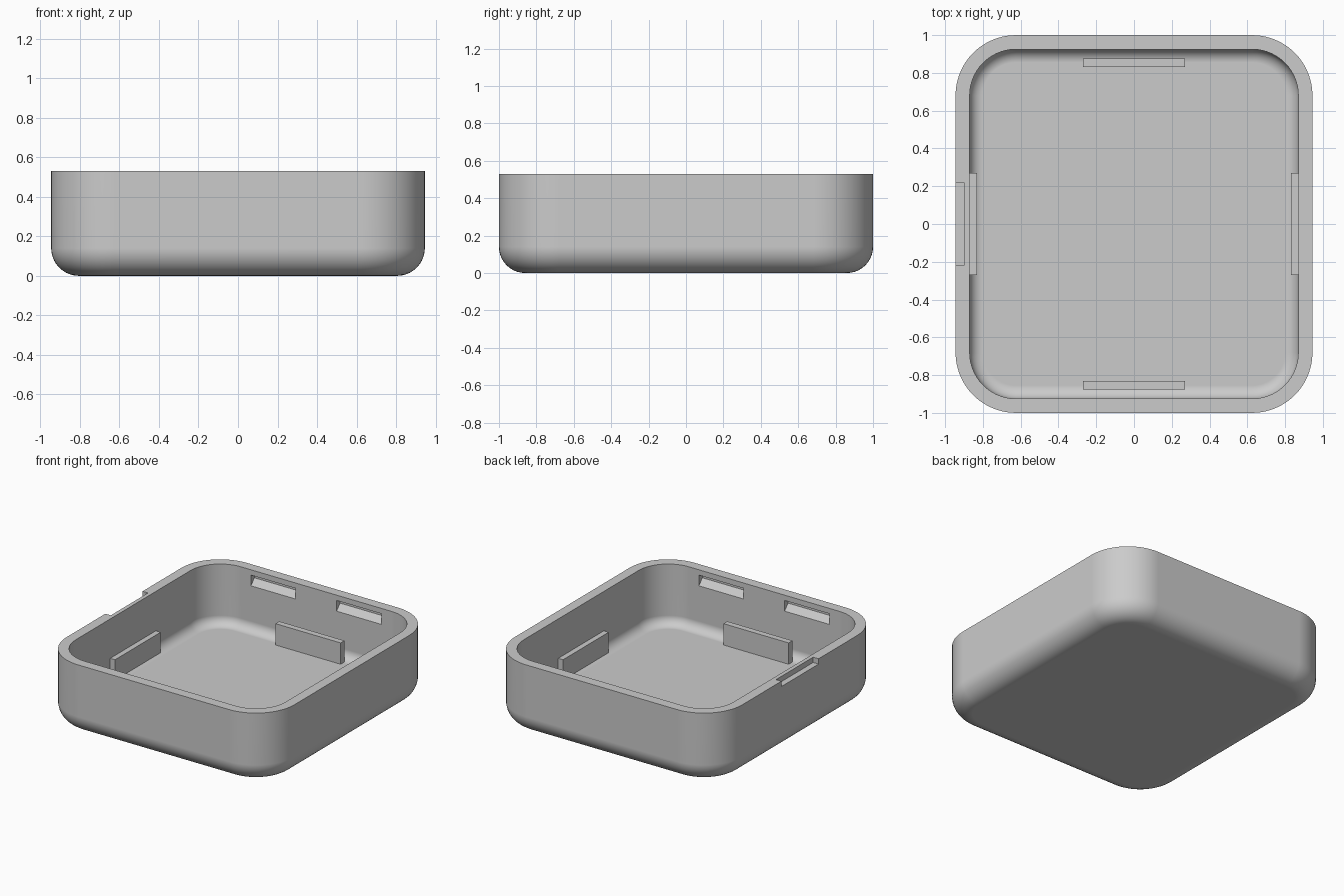
import bpy, bmesh, math

old = bpy.data.objects.get("Cube")
if old:
    bpy.data.objects.remove(old, do_unlink=True)

grey = bpy.data.materials.new("light grey")
grey.use_nodes = True
grey.diffuse_color = (0.6, 0.6, 0.6, 1)
grey.node_tree.nodes["Principled BSDF"].inputs["Base Color"].default_value = (0.6, 0.6, 0.6, 1)

HX, HY, TOP = 0.945, 1.0, 0.53      # half sizes and height
WALL, CORNER = 0.075, 0.32
OUT_R, IN_R = 0.14, 0.07            # bottom edge rounding outside and inside
SEG, FILLET = 14, 10


def make_object(name, bm):
    bmesh.ops.recalc_face_normals(bm, faces=bm.faces)
    mesh = bpy.data.meshes.new(name)
    bm.to_mesh(mesh)
    bm.free()
    mesh.materials.append(grey)
    obj = bpy.data.objects.new(name, mesh)
    bpy.context.collection.objects.link(obj)
    return obj


def ring(bm, inset, z):
    """Rounded rectangle of vertices, inset from the outer outline."""
    r = CORNER - inset
    verts = []
    for q, (sx, sy) in enumerate([(1, 1), (-1, 1), (-1, -1), (1, -1)]):
        for i in range(SEG + 1):
            a = (q + i / SEG) * math.pi / 2
            verts.append(bm.verts.new((sx * (HX - CORNER) + r * math.cos(a),
                                       sy * (HY - CORNER) + r * math.sin(a), z)))
    return verts


def fillet(inset, z, r):
    """Quarter round from the floor up to the wall, as (inset, height) pairs."""
    steps = [i / FILLET * math.pi / 2 for i in range(FILLET + 1)]
    return [(inset + r * (1 - math.sin(a)), z + r * (1 - math.cos(a))) for a in steps]


def box(name, x0, x1, y0, y1, z0, z1):
    bm = bmesh.new()
    bmesh.ops.create_cube(bm, size=1)
    for v in bm.verts:
        v.co = (x1 if v.co.x > 0 else x0, y1 if v.co.y > 0 else y0, z1 if v.co.z > 0 else z0)
    return make_object(name, bm)


def prism(name, profile, x0, x1):
    """Extrude a (y, z) profile along x."""
    bm = bmesh.new()
    face = bm.faces.new([bm.verts.new((x0, y, z)) for y, z in profile])
    new = bmesh.ops.extrude_face_region(bm, geom=[face])["geom"]
    bmesh.ops.translate(bm, vec=(x1 - x0, 0, 0),
                        verts=[g for g in new if isinstance(g, bmesh.types.BMVert)])
    return make_object(name, bm)


# Tray shell: outside from the base up, over the rim, and down the inside
bm = bmesh.new()
section = fillet(0, 0, OUT_R) + [(0, TOP), (WALL, TOP)]
section += reversed(fillet(WALL, WALL, IN_R))
rings = [ring(bm, inset, z) for inset, z in section]
for a, b in zip(rings, rings[1:]):
    n = len(a)
    for i in range(n):
        j = (i + 1) % n
        bm.faces.new((a[i], a[j], b[j], b[i]))
bm.faces.new(rings[0])
bm.faces.new(rings[-1])
tray = make_object("tray_shell", bm)

# Cutters: outer rim notch on one side, sloped latch slots in front and back walls
cutters = [box("notch_cutter", -1.1, -0.9, -0.22, 0.22, TOP - 0.04, TOP + 0.1)]
inner = HY - WALL
for sy in (-1, 1):
    profile = [(sy * (inner + d), z) for d, z in
               [(-0.03, 0.41), (0, 0.41), (0.04, 0.455), (0.04, 0.49), (-0.03, 0.49)]]
    for x0 in (-0.54, 0.17):
        cutters.append(prism("slot_cutter", profile, x0, x0 + 0.37))
for c in cutters:
    c.hide_render = True
    mod = tray.modifiers.new("cut", "BOOLEAN")
    mod.operation, mod.solver, mod.object = "DIFFERENCE", "EXACT", c

bpy.ops.object.select_all(action="DESELECT")
bpy.context.view_layer.objects.active = tray
tray.select_set(True)
for mod in list(tray.modifiers):
    bpy.ops.object.modifier_apply(modifier=mod.name)
for c in cutters:
    bpy.data.objects.remove(c, do_unlink=True)

# Smooth rounded edges while keeping the large faces flat
bpy.ops.object.shade_smooth_by_angle(angle=math.radians(30))
weighted = tray.modifiers.new("flat faces", "WEIGHTED_NORMAL")
weighted.keep_sharp = True

# Upright ribs on the floor, one along each wall
RIB, NEAR, FAR, RIB_TOP = 0.27, 0.83, 0.875, 0.235
for side, s in (("left", 1), ("right", -1)):
    lo, hi = sorted((s * NEAR, s * FAR))
    box(side + "_rib", lo, hi, -RIB, RIB, WALL - 0.02, RIB_TOP)
for side, s in (("back", 1), ("front", -1)):
    lo, hi = sorted((s * NEAR, s * FAR))
    box(side + "_rib", -RIB, RIB, lo, hi, WALL - 0.02, RIB_TOP)
